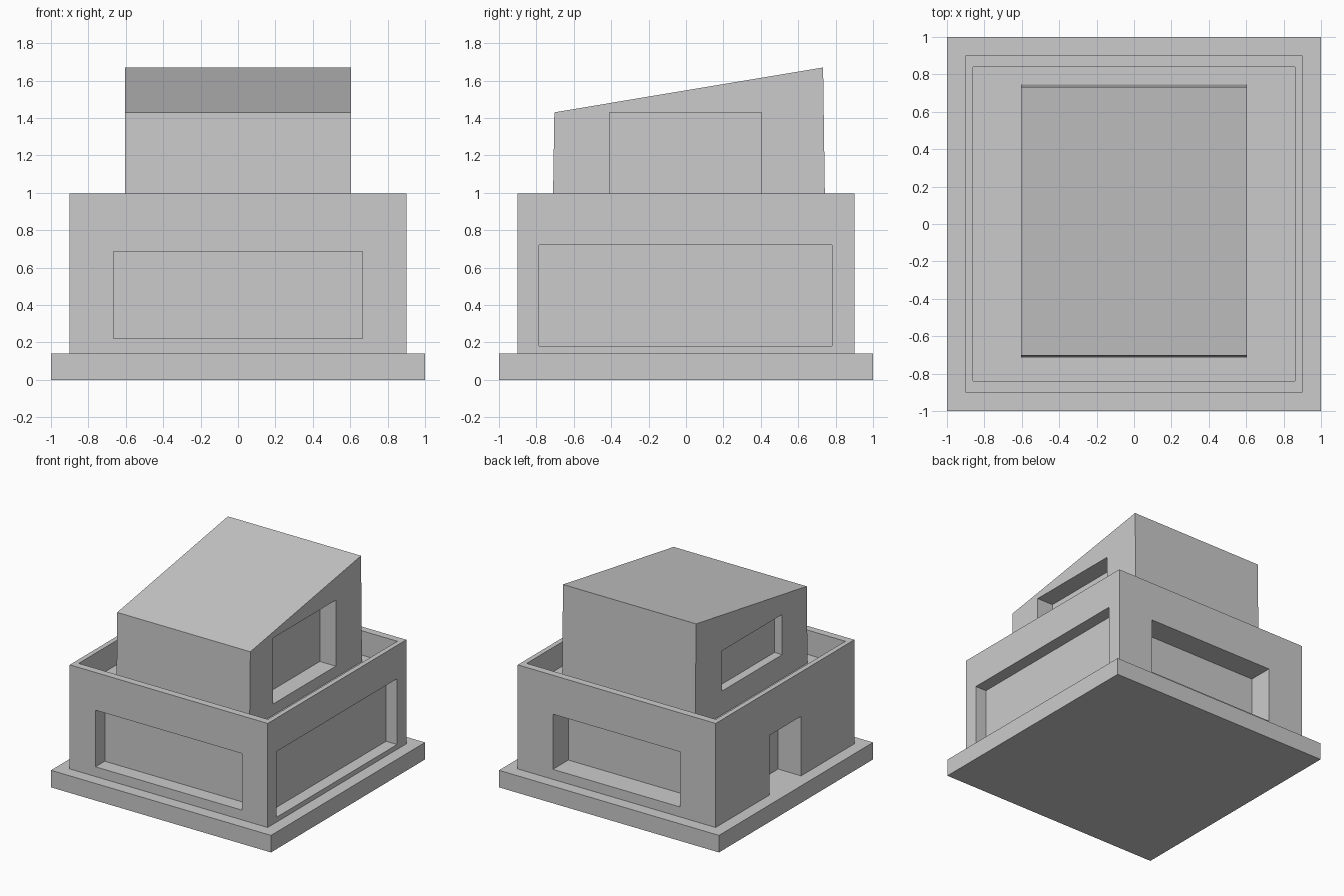
import bpy
import bmesh

if "Cube" in bpy.data.objects:
    bpy.data.objects.remove(bpy.data.objects["Cube"])


def new_object(name, bm):
    bmesh.ops.recalc_face_normals(bm, faces=bm.faces)
    mesh = bpy.data.meshes.new(name)
    bm.to_mesh(mesh)
    bm.free()
    obj = bpy.data.objects.new(name, mesh)
    bpy.context.collection.objects.link(obj)
    return obj


def box(name, x, y, z):
    """Box from (min, max) ranges."""
    bm = bmesh.new()
    bmesh.ops.create_cube(bm, size=1)
    for v in bm.verts:
        v.co = [r[0] if c < 0 else r[1] for c, r in zip(v.co, (x, y, z))]
    return new_object(name, bm)


def side_prism(name, profile, half_width):
    """Extrude a (y, z) side profile along x."""
    bm = bmesh.new()
    face = bm.faces.new([bm.verts.new((-half_width, y, z)) for y, z in profile])
    ext = bmesh.ops.extrude_face_region(bm, geom=[face])
    verts = [g for g in ext["geom"] if isinstance(g, bmesh.types.BMVert)]
    bmesh.ops.translate(bm, verts=verts, vec=(2 * half_width, 0, 0))
    return new_object(name, bm)


def carve(obj, recesses):
    """Subtract box-shaped recesses, then remove the cutters."""
    bpy.context.view_layer.objects.active = obj
    for name, *ranges in recesses:
        cutter = box(name + "_cutter", *ranges)
        cutter.hide_render = True
        mod = obj.modifiers.new(name, 'BOOLEAN')
        mod.operation = 'DIFFERENCE'
        mod.solver = 'EXACT'
        mod.object = cutter
        bpy.ops.object.modifier_apply(modifier=mod.name)
        bpy.data.objects.remove(cutter)


# Plinth
box("base_slab", (-1, 1), (-1, 1), (0, 0.14))

# Lower storey with sunken roof terrace, windows and doorway
lower = box("lower_storey", (-0.9, 0.9), (-0.9, 0.9), (0.14, 0.995))
carve(lower, [
    ("roof_terrace", (-0.86, 0.86), (-0.84, 0.84), (0.795, 1.2)),
    ("front_window", (-0.665, 0.665), (-1.1, -0.78), (0.22, 0.685)),
    ("right_window", (0.8, 1.1), (-0.785, 0.78), (0.18, 0.72)),
    ("back_window", (-0.575, 0.58), (0.7, 1.1), (0.222, 0.675)),
    ("left_door", (-1.1, -0.69), (-0.21, 0.20), (0.05, 0.63)),
])

# Upper storey with sloping roof and slightly leaning end walls
upper = side_prism("upper_storey", [(-0.714, 0.795), (0.745, 0.795),
                                    (0.733, 1.67), (-0.704, 1.43)], 0.605)
carve(upper, [
    ("upper_right_window", (0.46, 0.9), (-0.41, 0.405), (0.888, 1.43)),
    ("upper_left_window", (-0.9, -0.535), (-0.385, 0.395), (0.99, 1.32)),
])
